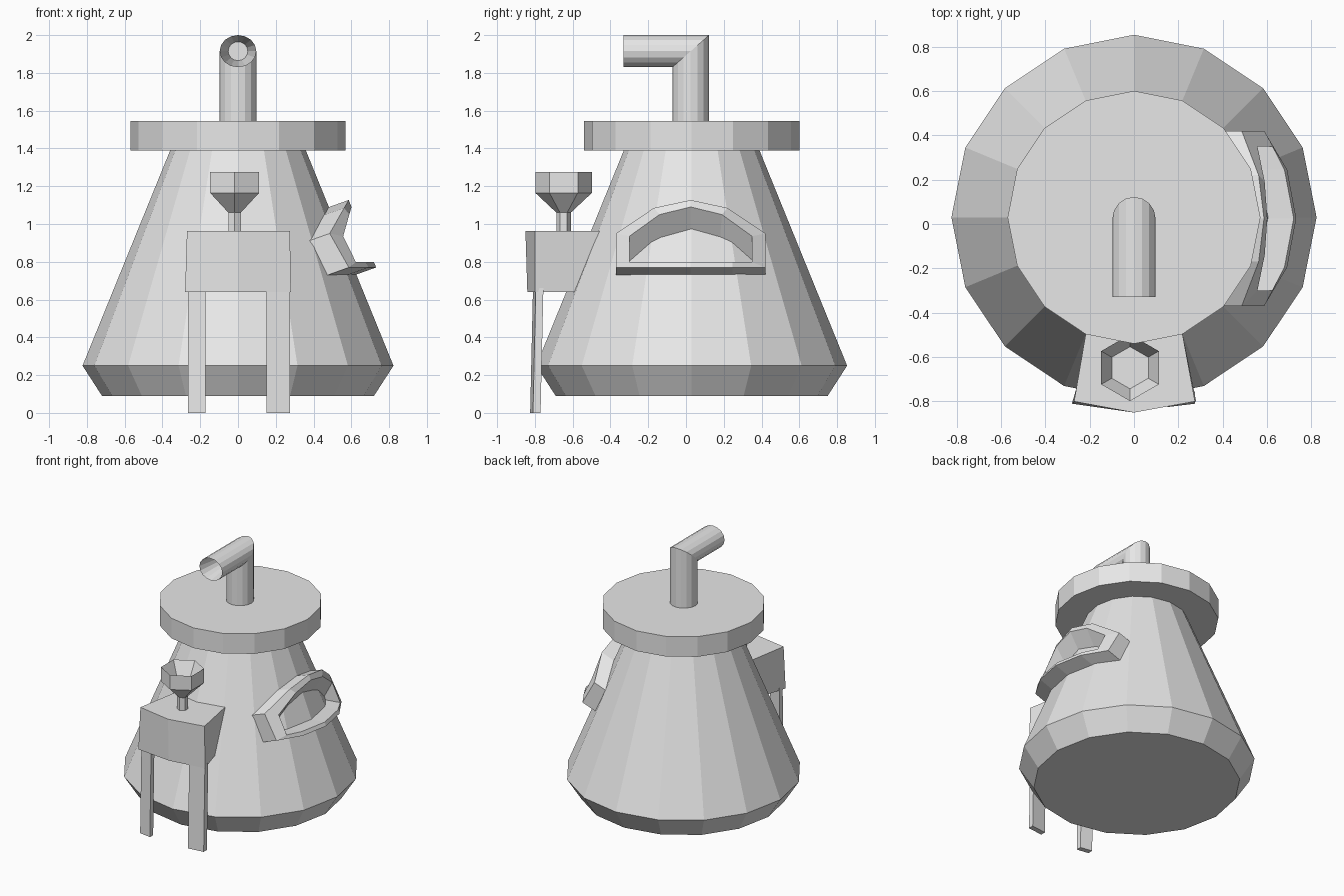
import bpy, bmesh
from math import cos, sin, pi, sqrt

old = bpy.data.objects.get("Cube")
if old:
    bpy.data.objects.remove(old, do_unlink=True)

GREY = (0.8, 0.8, 0.8, 1)
mat = bpy.data.materials.new("plain_grey")
mat.use_nodes = True
mat.diffuse_color = GREY
mat.node_tree.nodes["Principled BSDF"].inputs["Base Color"].default_value = GREY


def loft(name, rings, caps=True):
    """Skin a list of equal-length point rings, optionally capping both ends."""
    bm = bmesh.new()
    loops = [[bm.verts.new(p) for p in ring] for ring in rings]
    n = len(loops[0])
    if not caps:
        loops.append(loops[0])
    for a, b in zip(loops, loops[1:]):
        for i in range(n):
            j = (i + 1) % n
            bm.faces.new((a[i], a[j], b[j], b[i]))
    if caps:
        bm.faces.new(loops[0])
        bm.faces.new(loops[-1])
    bmesh.ops.recalc_face_normals(bm, faces=bm.faces)
    mesh = bpy.data.meshes.new(name)
    bm.to_mesh(mesh)
    bm.free()
    mesh.materials.append(mat)
    obj = bpy.data.objects.new(name, mesh)
    bpy.context.collection.objects.link(obj)
    return obj


def lathe(name, profile, sides, cx, cy, turn=0.0):
    """Loft regular polygons from (radius, height) pairs."""
    angles = [turn + 2 * pi * i / sides for i in range(sides)]
    return loft(name, [[(cx + r * cos(a), cy + r * sin(a), z) for a in angles]
                       for r, z in profile])


YC = 0.03  # axis of the round body

# Flask body and lid
lathe("body", [(0.72, 0.09), (0.823, 0.25), (0.355, 1.40)], 16, 0, YC)
lathe("lid", [(0.57, 1.39), (0.57, 1.545)], 16, 0, YC)

# Bent pipe with a mitred elbow and a tapered mouth
SIDES, R, RZ, ZP = 16, 0.097, 0.085, 1.915
ring = [(cos(2 * pi * i / SIDES), sin(2 * pi * i / SIDES)) for i in range(SIDES)]
py = 0.025
loft("pipe", [
    [(R * c, py + R * s, 1.53) for c, s in ring],
    [(R * c, py + R * s, ZP + RZ * s) for c, s in ring],
    [(R * c, -0.33, ZP + RZ * s) for c, s in ring],
    [(0.052 * c, -0.10, ZP + 0.05 * s) for c, s in ring],
])

# Hatch frame that wraps the body's sloping side


def wrap(points, offset, lift=0.0):
    out = []
    for u, z in points:
        zz = z + lift
        r = 0.823 - (z - 0.25) * 0.407
        out.append((sqrt(r * r - u * u) + offset, YC - 0.005 + u, zz))
    return out


def arch(w, mid, low, side, shoulder, top):
    half = [(w, low), (w, side), (mid, shoulder)]
    left = [(-u, z) for u, z in reversed(half)]
    return half + [(0, top)] + left + [(-0.22, low), (0, low), (0.22, low)]


outer = arch(0.395, 0.195, 0.77, 0.95, 1.085, 1.127)
inner = arch(0.325, 0.165, 0.798, 0.935, 1.05, 1.09)
throat = arch(0.325, 0.155, 0.785, 0.80, 0.92, 0.955)
loft("hatch_frame", [
    wrap(outer, -0.02, -0.05),
    wrap(outer, 0.12),
    wrap(inner, 0.12),
    wrap(throat, -0.02),
], caps=False)

# Small table against the front
top = [(-0.27, -0.80), (0, -0.85), (0.275, -0.80), (0.21, -0.45), (-0.21, -0.45)]
base = [(-0.28, -0.81), (0, -0.84), (0.28, -0.80), (0.21, -0.57), (-0.21, -0.57)]
loft("table_top", [[(x, y, 0.64) for x, y in base],
                   [(x, y, 0.962) for x, y in top]])

# Two flat legs, leaning slightly back toward the top
for name, x0, x1 in (("right_leg", -0.265, -0.172), ("left_leg", 0.275, 0.152)):
    foot = [(x0, -0.81), (x1, -0.825), (x1, -0.785), (x0, -0.77)]
    loft(name, [[(x, y, 0) for x, y in foot],
                [(x, y + 0.015, 0.66) for x, y in foot]])

# Six-sided cup on the table
lathe("cup", [(0.038, 0.95), (0.038, 1.06), (0.15, 1.165), (0.15, 1.275), (0.095, 1.17)],
      6, -0.018, -0.648, pi / 2)
